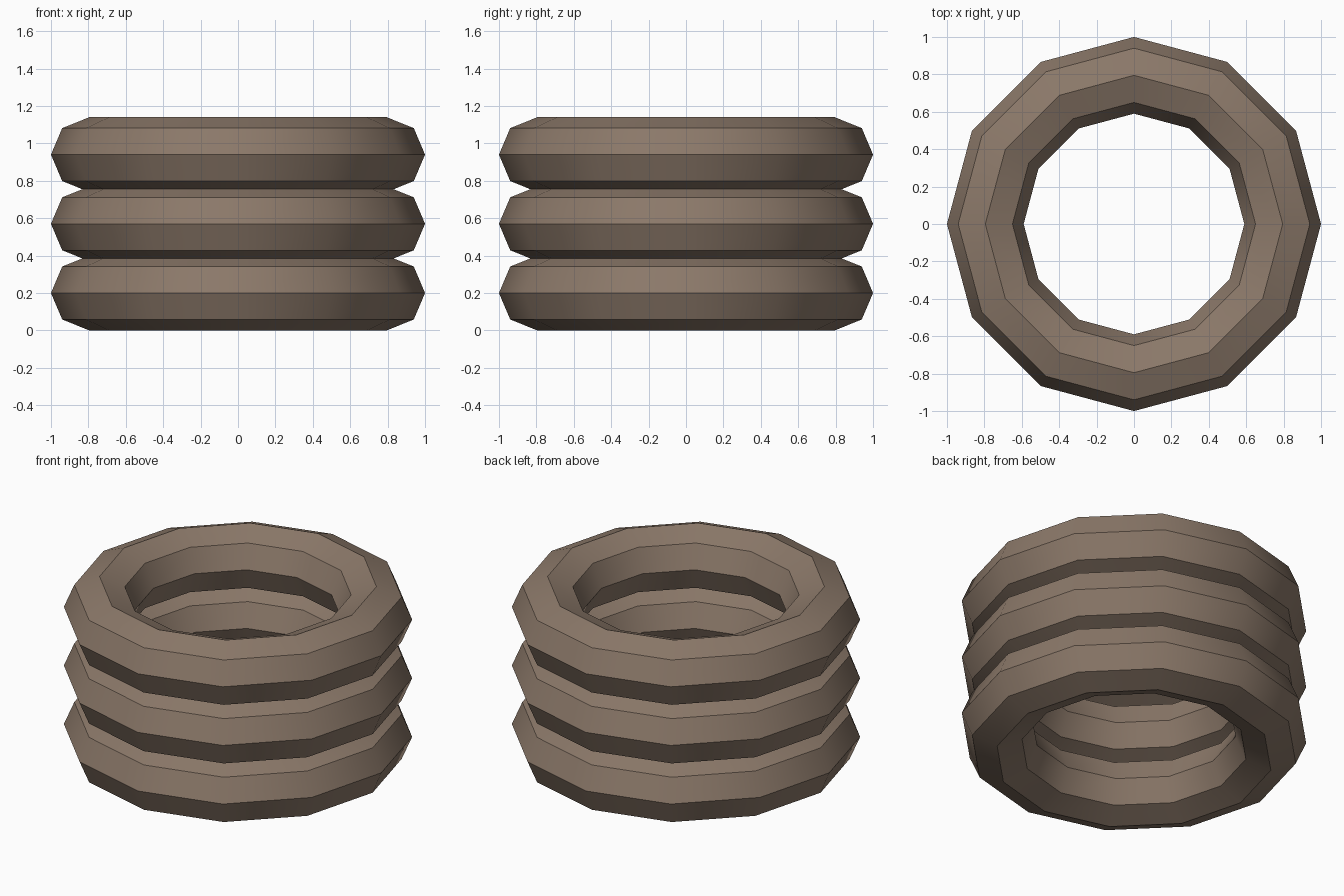
import bpy, bmesh, math

if "Cube" in bpy.data.objects:
    bpy.data.objects.remove(bpy.data.objects["Cube"])

SIDES, TUBE_SIDES = 12, 8
RING_R, TUBE_W, TUBE_H = 0.795, 0.205, 0.2
PITCH = 0.37

brown = bpy.data.materials.new("dull brown")
brown.diffuse_color = (0.26, 0.19, 0.142, 1.0)
brown.use_nodes = True
brown.node_tree.nodes["Principled BSDF"].inputs["Base Color"].default_value = brown.diffuse_color


def make_ring(name, z):
    """Low-poly ring: octagonal tube swept round twelve sides."""
    bm = bmesh.new()
    loops = []
    for i in range(SIDES):
        a = 2 * math.pi * i / SIDES
        loop = []
        for j in range(TUBE_SIDES):
            t = 2 * math.pi * j / TUBE_SIDES
            r = RING_R + TUBE_W * math.cos(t)
            loop.append(bm.verts.new((r * math.cos(a), r * math.sin(a),
                                      z + TUBE_H * math.sin(t))))
        loops.append(loop)
    for i in range(SIDES):
        p, q = loops[i], loops[(i + 1) % SIDES]
        for j in range(TUBE_SIDES):
            k = (j + 1) % TUBE_SIDES
            bm.faces.new((p[j], q[j], q[k], p[k]))
    bmesh.ops.recalc_face_normals(bm, faces=bm.faces)
    # smooth round the ring, sharp along the tube's facets
    for f in bm.faces:
        f.smooth = True
    for e in bm.edges:
        e.smooth = e.calc_face_angle() < math.radians(35)
    mesh = bpy.data.meshes.new(name)
    bm.to_mesh(mesh)
    bm.free()
    mesh.materials.append(brown)
    bpy.context.collection.objects.link(bpy.data.objects.new(name, mesh))


# three stacked, slightly overlapping rings
for n, label in enumerate(("bottom_ring", "middle_ring", "top_ring")):
    make_ring(label, TUBE_H + n * PITCH)
